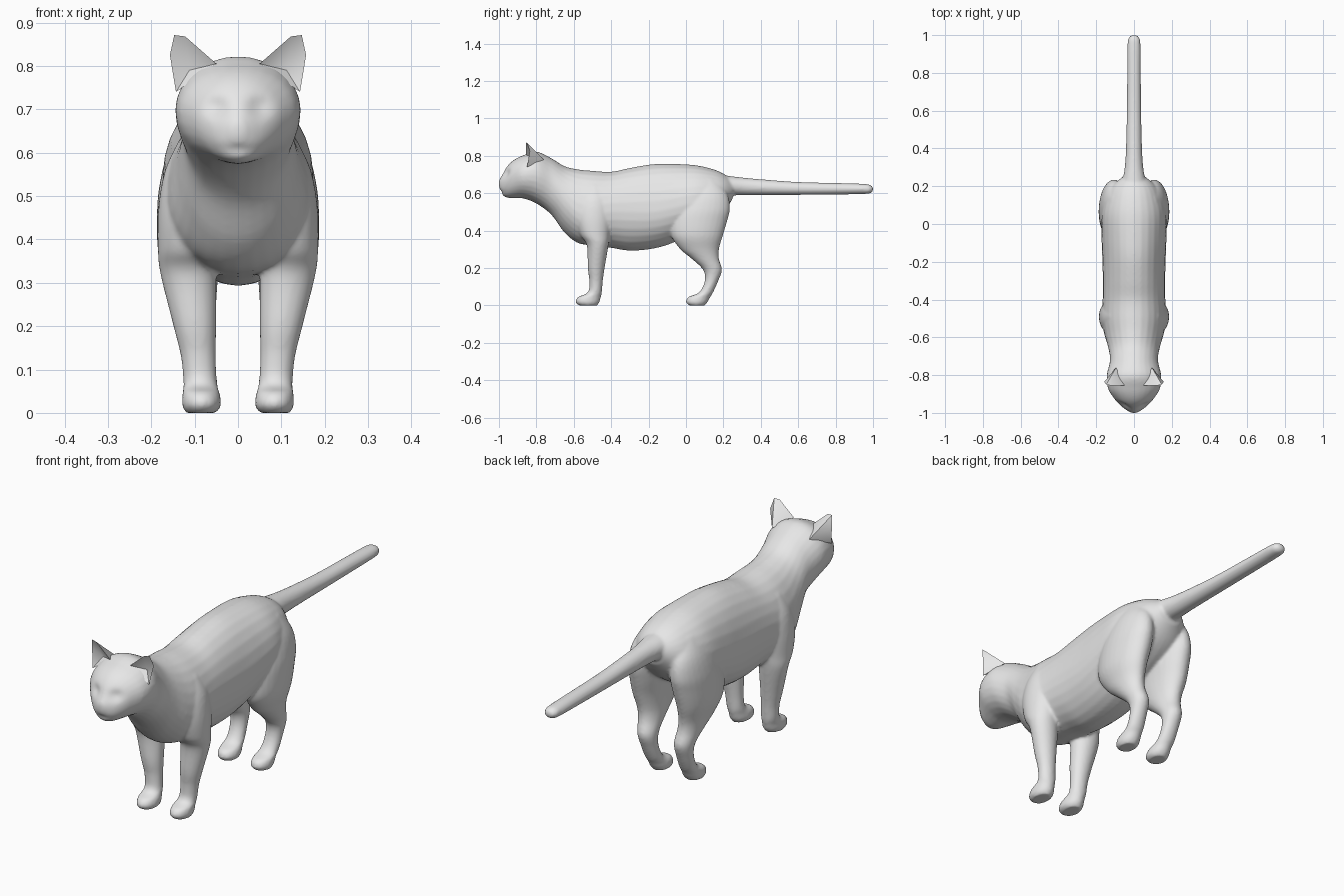
import bpy, bmesh, math
from mathutils import Vector

if "Cube" in bpy.data.objects:
    bpy.data.objects.remove(bpy.data.objects["Cube"])

grey = bpy.data.materials.new("grey fur")
grey.diffuse_color = (0.8, 0.8, 0.8, 1)
grey.use_nodes = True
grey.node_tree.nodes["Principled BSDF"].inputs["Base Color"].default_value = grey.diffuse_color
SIDES = 28


def smooth_rows(rows, steps=5):
    """Pass a smooth curve through the rows of section sizes."""
    out = []
    for i in range(len(rows) - 1):
        p0, p1, p2 = rows[max(i - 1, 0)], rows[i], rows[i + 1]
        p3 = rows[min(i + 2, len(rows) - 1)]
        for s in range(steps):
            t = s / steps
            out.append([0.5 * (2 * b + (c - a) * t + (2 * a - 5 * b + 4 * c - d) * t * t
                               + (3 * b - a - 3 * c + d) * t ** 3)
                        for a, b, c, d in zip(p0, p1, p2, p3)])
    return out + [list(rows[-1])]


def loft(bm, rings):
    loops = [[bm.verts.new(p) for p in ring] for ring in rings]
    faces = [bm.faces.new(loops[0]), bm.faces.new(loops[-1])]
    for a, b in zip(loops, loops[1:]):
        for i in range(SIDES):
            j = (i + 1) % SIDES
            faces.append(bm.faces.new((a[i], a[j], b[j], b[i])))
    bmesh.ops.recalc_face_normals(bm, faces=faces)


def lengthwise(rows):
    """Rows: y, bottom, top, half width, height of widest point."""
    rings = []
    for y, zb, zt, w, zm in smooth_rows(rows):
        ring = []
        for k in range(SIDES):
            a = 2 * math.pi * k / SIDES
            s = math.sin(a)
            ring.append(Vector((w * math.cos(a), y, zm + s * ((zt - zm) if s > 0 else (zm - zb)))))
        rings.append(ring)
    return rings


def upright(rows, side):
    """Rows: z, front y, back y, inner x, outer x."""
    rings = []
    for z, y0, y1, x0, x1 in smooth_rows(rows):
        rings.append([Vector((side * ((x0 + x1) / 2 + (x1 - x0) / 2 * math.cos(a)),
                              (y0 + y1) / 2 + (y1 - y0) / 2 * math.sin(a), z))
                      for a in (2 * math.pi * k / SIDES for k in range(SIDES))])
    return rings


def finish(bm, name):
    mesh = bpy.data.meshes.new(name)
    bm.to_mesh(mesh)
    bm.free()
    mesh.materials.append(grey)
    ob = bpy.data.objects.new(name, mesh)
    bpy.context.collection.objects.link(ob)
    bpy.ops.object.select_all(action='DESELECT')
    ob.select_set(True)
    bpy.context.view_layer.objects.active = ob
    return ob


# Head, neck and trunk
trunk = [
    (-1.0, .635, .67, .014, .652), (-.982, .592, .70, .045, .645), (-.955, .576, .745, .078, .665),
    (-.92, .574, .778, .108, .685), (-.87, .572, .803, .138, .695), (-.80, .545, .822, .144, .695),
    (-.72, .485, .787, .127, .65), (-.65, .39, .745, .138, .57), (-.58, .335, .728, .158, .50),
    (-.50, .32, .72, .172, .48), (-.40, .308, .715, .166, .50), (-.30, .293, .735, .165, .50),
    (-.18, .303, .755, .168, .50), (-.07, .335, .757, .172, .52), (.05, .40, .75, .172, .55),
    (.14, .45, .73, .15, .57), (.20, .50, .705, .118, .59), (.25, .57, .67, .06, .62)]
bm = bmesh.new()
rings = lengthwise(trunk)

# Eye hollows, mouth line and nose bridge pressed into the face
for ring in rings:
    for p in ring:
        if p.y < -.86:
            eye = math.exp(-((abs(p.x) - .05) / .025) ** 2 - ((p.z - .705) / .02) ** 2)
            mouth = math.exp(-(p.x / .04) ** 2 - ((p.z - .607) / .008) ** 2)
            p.y += .016 * eye + .008 * mouth
loft(bm, rings)

# Tail
loft(bm, lengthwise([
    (.17, .58, .70, .075, .64), (.25, .588, .69, .057, .64), (.32, .589, .682, .047, .635),
    (.42, .59, .673, .042, .63), (.60, .591, .66, .038, .625), (.80, .593, .655, .036, .623),
    (.95, .596, .65, .035, .623), (.985, .60, .644, .029, .622), (1.0, .612, .633, .014, .622)]))

# Legs and paws
front_leg = [
    (.64, -.53, -.45, .08, .13), (.56, -.57, -.41, .06, .168), (.47, -.585, -.40, .05, .184),
    (.38, -.565, -.408, .05, .185), (.32, -.53, -.415, .05, .179), (.20, -.525, -.435, .05, .149),
    (.13, -.517, -.445, .051, .132), (.07, -.525, -.45, .048, .126), (.045, -.578, -.455, .042, .128),
    (.018, -.59, -.463, .039, .129), (0, -.572, -.475, .05, .12)]
hind_leg = [
    (.68, .03, .16, .05, .12), (.60, -.02, .22, .035, .162), (.52, -.065, .235, .03, .182),
    (.45, -.085, .22, .03, .187), (.37, -.078, .196, .04, .184), (.30, -.03, .176, .047, .164),
    (.25, .03, .176, .05, .15), (.19, .092, .192, .05, .136), (.13, .10, .172, .052, .128),
    (.07, .07, .145, .048, .126), (.045, .012, .13, .042, .128),
    (.018, 0, .115, .039, .129), (0, .015, .10, .05, .12)]
for side in (-1, 1):
    loft(bm, upright(front_leg, side))
    loft(bm, upright(hind_leg, side))

# Fuse trunk, tail and legs into one skin
body = finish(bm, "body")
fuse = body.modifiers.new("fuse", 'REMESH')
fuse.mode = 'VOXEL'
fuse.voxel_size = .007
fuse.use_smooth_shade = True
relax = body.modifiers.new("relax", 'SMOOTH')
relax.factor = .5
relax.iterations = 6
bpy.ops.object.convert(target='MESH')
bpy.ops.object.shade_smooth()

# Ears, hollow at the front
rim = [(.05, -.855, .805), (.122, -.855, .868), (.147, -.85, .871), (.157, -.835, .825), (.143, -.85, .74)]
for side, name in ((-1, "ear_right"), (1, "ear_left")):
    bm = bmesh.new()
    edge = [bm.verts.new((side * x, y, z)) for x, y, z in rim]
    hollow = bm.verts.new((side * .112, -.82, .79))
    back = bm.verts.new((side * .095, -.76, .78))
    for i in range(5):
        for tip in (hollow, back):
            bm.faces.new((edge[i], edge[(i + 1) % 5], tip))
    bmesh.ops.recalc_face_normals(bm, faces=bm.faces)
    finish(bm, name)
    bpy.ops.object.shade_smooth_by_angle(angle=math.radians(50))
